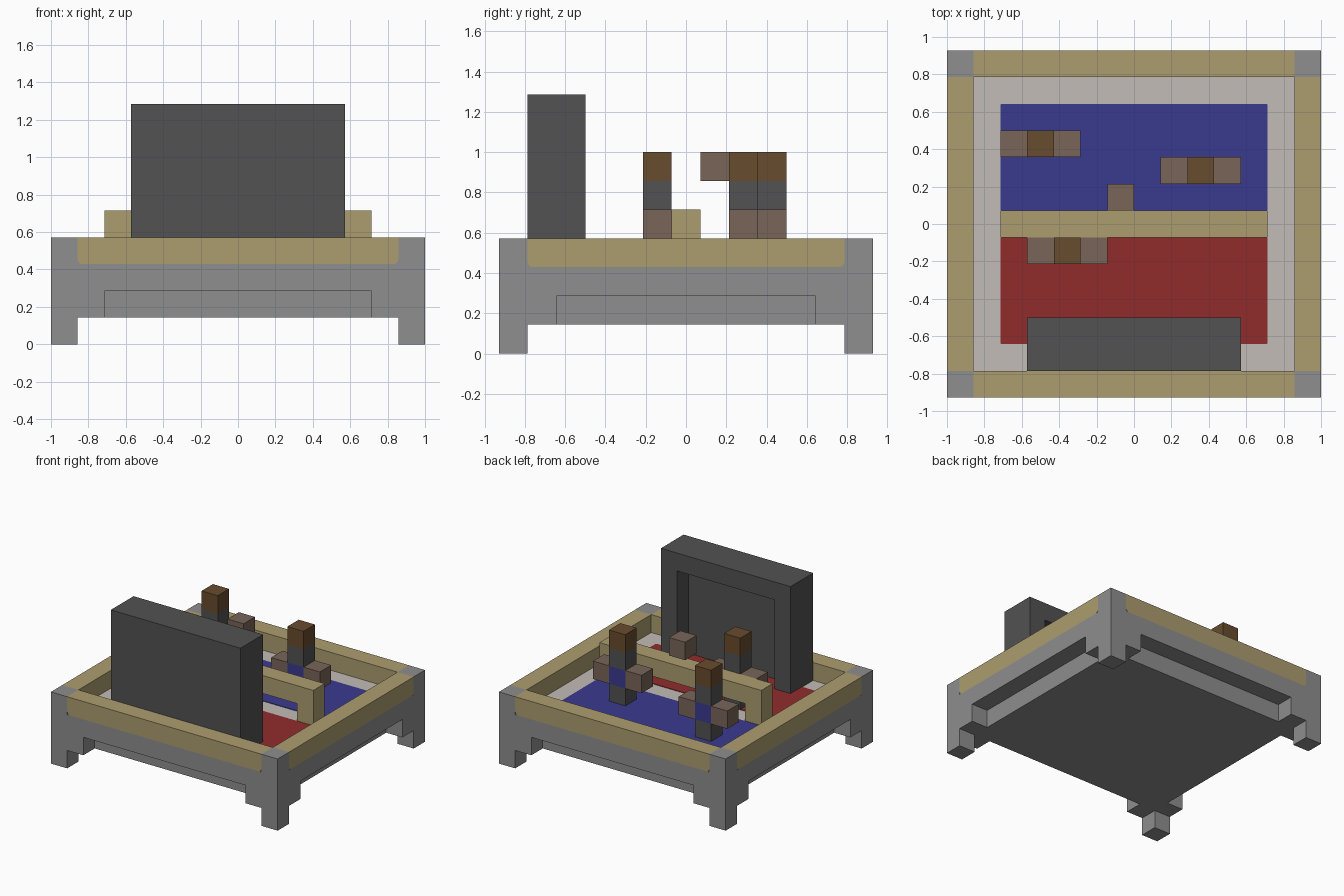
import bpy, bmesh
from mathutils import Vector

U = 1 / 14            # building-block unit

cube = bpy.data.objects.get("Cube")
if cube:
    bpy.data.objects.remove(cube)


def material(name, *srgb):
    m = bpy.data.materials.new(name)
    m.use_nodes = True
    lin = [((c / 255 + 0.055) / 1.055) ** 2.4 for c in srgb] + [1]
    m.diffuse_color = lin
    m.node_tree.nodes["Principled BSDF"].inputs["Base Color"].default_value = lin
    return m


GREY = material("stone grey", 142, 142, 142)
TAN = material("tan wood", 172, 157, 112)
DARK = material("charcoal", 82, 82, 82)
WHITE = material("court white", 194, 188, 182)
BLUE = material("court blue", 58, 58, 143)
RED = material("court red", 145, 43, 43)
SKIN = material("skin brown", 120, 101, 88)
HAIR = material("hair brown", 104, 76, 46)


def box(name, lo, hi, *mats, rule=None, round_edges=None, radius=0.0):
    """Box from lo to hi in units; rule(normal) picks the material slot."""
    lo, hi = Vector(lo) * U, Vector(hi) * U
    bm = bmesh.new()
    bmesh.ops.create_cube(bm, size=1)
    for v in bm.verts:
        v.co = [(lo[i] + hi[i]) / 2 + v.co[i] * (hi[i] - lo[i]) for i in range(3)]
    if round_edges:
        picked = [e for e in bm.edges if round_edges(e)]
        bmesh.ops.bevel(bm, geom=picked, offset=radius, segments=3,
                        profile=0.5, affect='EDGES')
    bm.normal_update()
    if rule:
        for f in bm.faces:
            f.material_index = rule(f.normal)
    me = bpy.data.meshes.new(name)
    bm.to_mesh(me)
    bm.free()
    for m in mats:
        me.materials.append(m)
    ob = bpy.data.objects.new(name, me)
    bpy.context.collection.objects.link(ob)
    return ob


def span(a, b, sign):
    return (a, b) if sign > 0 else (-b, -a)


# Base slab: grey below, white playing surface on top
box("base_slab", (-12, -11, 2), (12, 11, 6), GREY, WHITE,
    rule=lambda n: 1 if n.z > 0.5 else 0)

# Corner legs with a bracket on each side
for sx in (-1, 1):
    for sy in (-1, 1):
        tag = ("left" if sx > 0 else "right") + ("_back" if sy > 0 else "_front")
        (x0, x1), (y0, y1) = span(12, 14, sx), span(11, 13, sy)
        box("leg_" + tag, (x0, y0, 0), (x1, y1, 8), GREY)
        (x2, x3), (y2, y3) = span(10, 12, sx), span(9, 11, sy)
        box("end_bracket_" + tag, (x2, y0, 2), (x3, y1, 4), GREY)
        box("side_bracket_" + tag, (x0, y2, 2), (x1, y3, 4), GREY)

# Skirt rails, rim walls and rounded tan bands on the outside
SKIN_DEPTH = 0.04
for axis, near, far, half in ((0, 12, 14, 11), (1, 11, 13, 12)):
    for s in (-1, 1):
        tag = (("right", "left"), ("front", "back"))[axis][s > 0]

        def ends(a, b, z0, z1):
            p, q = span(a, b, s)
            if axis == 0:
                return (p, -half, z0), (q, half, z1)
            return (-half, p, z0), (half, q, z1)

        box("skirt_" + tag, *ends(near, far, 4, 6), GREY)
        box("rim_" + tag, *ends(near, far - SKIN_DEPTH, 6, 8), GREY, TAN,
            rule=lambda n: 1 if n.z > 0.5 or n[axis] * s < -0.5 else 0)

        def lower_corner(e):
            d = e.verts[0].co - e.verts[1].co
            low = all(v.co.z < 6.5 * U for v in e.verts)
            return low and abs(d[axis]) > 1e-5

        box("rim_band_" + tag, *ends(far - SKIN_DEPTH, far, 6, 8), TAN,
            round_edges=lower_corner, radius=0.025)


# Painted court halves
def upright(e):
    return abs(e.verts[0].co.z - e.verts[1].co.z) > 1e-5


box("court_back", (-10, 1, 6), (10, 9, 6.06), BLUE, round_edges=upright, radius=0.008)
box("court_front", (-10, -9, 6), (10, -1, 6.06), RED, round_edges=upright, radius=0.008)

# Net: crossbar on two posts
box("net_bar", (-10, -1, 8), (10, 1, 10), TAN)
for s, tag in ((-1, "right"), (1, "left")):
    a, b = span(8, 10, s)
    box("net_post_" + tag, (a, -1, 6), (b, 1, 8), TAN)

# Standing board with an opening toward the court
box("board_panel", (-8, -11, 6), (8, -9, 18), DARK)
box("board_lintel", (-8, -9, 16), (8, -7, 18), DARK)
for s, tag in ((-1, "right"), (1, "left")):
    a, b = span(6, 8, s)
    box("board_jamb_" + tag, (a, -9, 6), (b, -7, 16), DARK)


# Players: stacked blocks with an arm block on each side
def player(name, x, y, shirt):
    stack = (("legs", DARK), ("torso", shirt), ("chest", DARK), ("head", HAIR))
    for i, (part, mat) in enumerate(stack):
        z = 6 + 2 * i
        box(f"{name}_{part}", (x - 1, y - 1, z), (x + 1, y + 1, z + 2), mat)
    for dx, side in ((-2, "right"), (2, "left")):
        box(f"{name}_arm_{side}", (x + dx - 1, y - 1, 8), (x + dx + 1, y + 1, 10), SKIN)


player("back_player_one", -7, 6, BLUE)
player("back_player_two", 5, 4, BLUE)
player("front_player", -5, -2, RED)

# Ball in flight
box("ball", (-2, 1, 12), (0, 3, 14), SKIN)
